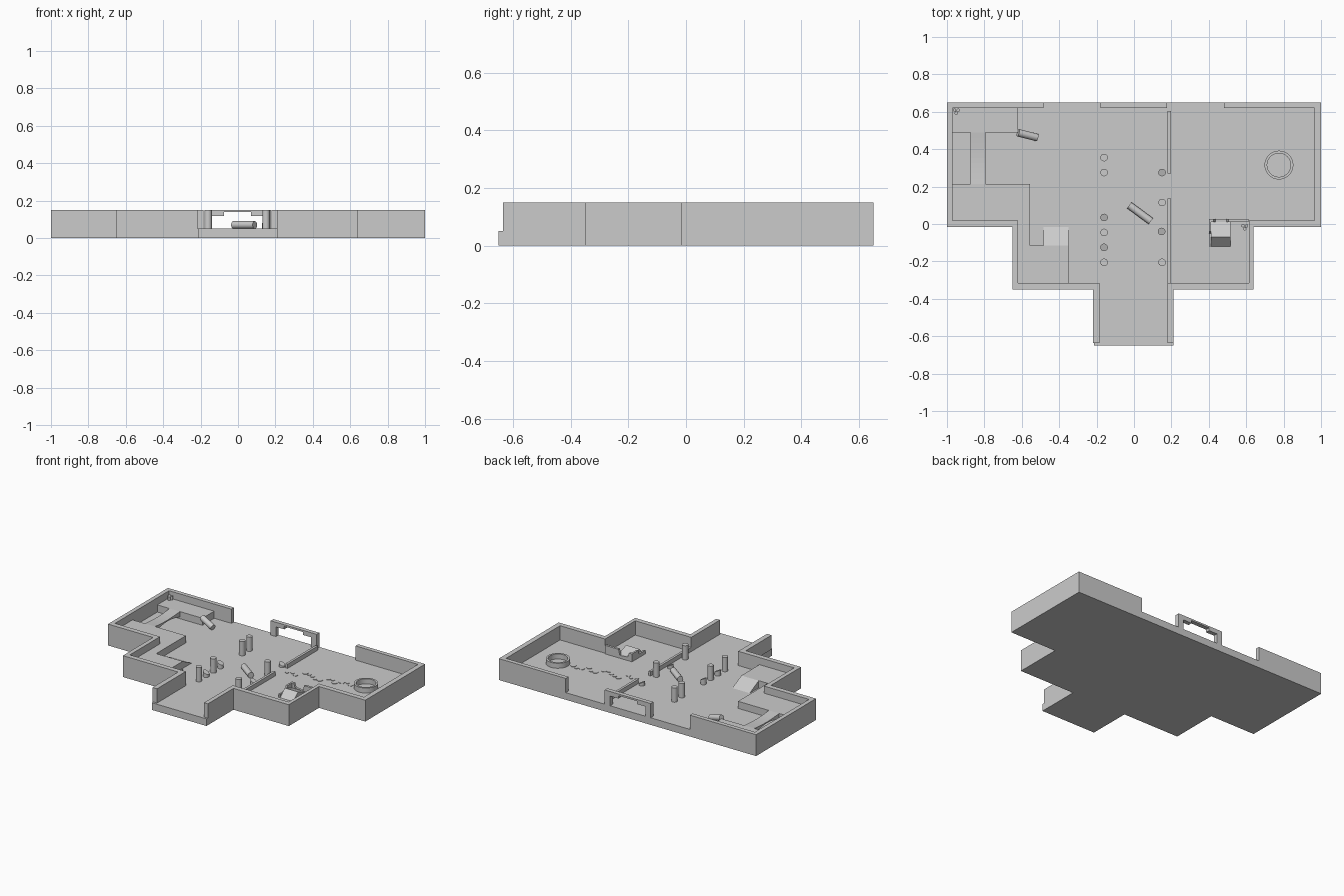
import bpy, bmesh, math, random
from mathutils import Vector

if "Cube" in bpy.data.objects:
    bpy.data.objects.remove(bpy.data.objects["Cube"])

FLOOR, TOP, TERR = 0.05, 0.15, 0.10


def prism(name, pts, a, b, axis='z'):
    """Extrude a 2D outline from a to b along z (pts = x,y), x (pts = y,z) or y (pts = x,z)."""
    place = {'z': lambda p, t: (p[0], p[1], t),
             'x': lambda p, t: (t, p[0], p[1]),
             'y': lambda p, t: (p[0], t, p[1])}[axis]
    bm = bmesh.new()
    face = bm.faces.new([bm.verts.new(place(p, a)) for p in pts])
    ext = bmesh.ops.extrude_face_region(bm, geom=[face])
    delta = Vector(place((0, 0), b - a))
    bmesh.ops.translate(bm, vec=delta, verts=[v for v in ext['geom'] if isinstance(v, bmesh.types.BMVert)])
    bmesh.ops.recalc_face_normals(bm, faces=bm.faces[:])
    me = bpy.data.meshes.new(name)
    bm.to_mesh(me)
    bm.free()
    ob = bpy.data.objects.new(name, me)
    bpy.context.collection.objects.link(ob)
    return ob


def block(name, x0, x1, y0, y1, z0, z1):
    return prism(name, [(x0, y0), (x1, y0), (x1, y1), (x0, y1)], z0, z1)


def rod(name, p, q, r, sides=24):
    """Cylinder running from p to q."""
    p, q = Vector(p), Vector(q)
    d = q - p
    bpy.ops.mesh.primitive_cylinder_add(vertices=sides, radius=r, depth=d.length, location=(p + q) / 2)
    ob = bpy.context.object
    ob.name = name
    ob.rotation_euler = d.to_track_quat('Z', 'Y').to_euler()
    bpy.ops.object.shade_smooth_by_angle(angle=math.radians(35))
    return ob


# Stepped floor slab
right = [(0.21, -0.65), (0.21, -0.35), (0.64, -0.35), (0.64, -0.015), (1, -0.015), (1, 0.65)]
left = [(-1, 0.65), (-1, -0.015), (-0.65, -0.015), (-0.65, -0.35), (-0.215, -0.35), (-0.215, -0.65)]
prism("floor_slab", right + left, 0, FLOOR)

# Perimeter walls, one run each side
for name, s, inner in (("left_wall", -1, (0.485, 0.97, 0.62, 0.185)),
                       ("right_wall", 1, (0.48, 0.965, 0.615, 0.18))):
    e, a, b, c = inner
    o1, o2 = (0.22, 0.65) if s < 0 else (0.21, 0.64)
    run = [(o1, -0.635), (o1, -0.35), (o2, -0.35), (o2, -0.015), (1, -0.015), (1, 0.65), (e, 0.65),
           (e, 0.62), (a, 0.62), (a, 0.02), (b, 0.02), (b, -0.315), (c, -0.315), (c, -0.635)]
    prism(name, [(s * x, y) for x, y in run], FLOOR, TOP)

# Back gateway with stepped lintel
half = [(0.177, FLOOR), (0.177, TOP), (-0.18, TOP), (-0.18, FLOOR), (-0.14, FLOOR), (-0.14, 0.118),
        (-0.075, 0.118), (-0.075, 0.138), (0.07, 0.138), (0.07, 0.118), (0.135, 0.118), (0.135, FLOOR)]
prism("back_gateway", half, 0.62, 0.65, 'y')

# Low dividing wall with a gap
block("divider_back", 0.18, 0.197, 0.27, 0.605, FLOOR, 0.08)
block("divider_front", 0.18, 0.197, -0.32, 0.135, FLOOR, 0.08)

# Terraces on the left, joined by a thin arched bridge
block("upper_terrace", -0.97, -0.62, 0.49, 0.62, FLOOR, TERR)
prism("lower_terrace", [(-0.97, 0.215), (-0.97, 0.02), (-0.62, 0.02), (-0.62, -0.315), (-0.35, -0.315),
                        (-0.35, -0.115), (-0.555, -0.115), (-0.555, 0.215)], FLOOR, TERR)
N = 10
deck, under = [], []
for i in range(N + 1):
    t = i / N
    y = 0.215 + 0.275 * t
    h = math.sin(math.pi * t)
    deck.append((y, TERR - 0.008 * h))
    under.append((y, 0.062 + 0.022 * h))
prism("bridge", deck + under[::-1], -0.875, -0.795, 'x')

# Ramp from the lower terrace down to the floor
prism("ramp", [(-0.115, FLOOR), (-0.115, TERR), (-0.015, FLOOR)], -0.485, -0.35, 'x')

# Two rows of columns, some broken short
columns = [(-0.16, 0.355, TOP), (-0.16, 0.275, TOP), (-0.16, 0.035, 0.085), (-0.16, -0.045, TOP),
           (-0.16, -0.125, 0.08), (-0.16, -0.205, TOP), (0.15, 0.275, 0.068), (0.15, 0.115, TOP),
           (0.148, -0.04, 0.07), (0.15, -0.205, TOP)]
for x, y, h in columns:
    ob = rod("column", (x, y, FLOOR), (x, y, h), 0.02)
    if h < TOP:  # slanted break
        for v in ob.data.vertices:
            if v.co.z > 0:
                v.co.z += v.co.x * 0.5

# Toppled columns
rod("fallen_column", (-0.025, 0.1, 0.07), (0.09, 0.015, 0.07), 0.02)
rod("leaning_column", (-0.62, 0.488, 0.105), (-0.518, 0.462, 0.073), 0.02)

# Round well: an outline revolved with bmesh
bm = bmesh.new()
ring = [bm.verts.new((r, 0, z)) for r, z in ((0.077, FLOOR), (0.077, 0.085), (0.063, 0.085), (0.063, FLOOR))]
edges = [bm.edges.new((ring[i], ring[(i + 1) % 4])) for i in range(4)]
bmesh.ops.spin(bm, geom=ring + edges, cent=(0, 0, 0), axis=(0, 0, 1), angle=math.tau, steps=40)
bmesh.ops.remove_doubles(bm, verts=bm.verts[:], dist=1e-4)
bmesh.ops.recalc_face_normals(bm, faces=bm.faces[:])
me = bpy.data.meshes.new("well_ring")
bm.to_mesh(me)
bm.free()
well = bpy.data.objects.new("well_ring", me)
bpy.context.collection.objects.link(well)
well.location = (0.775, 0.315, 0)
bpy.context.view_layer.objects.active = well
well.select_set(True)
bpy.ops.object.shade_smooth_by_angle(angle=math.radians(35))

# Ruined hut: notched back wall, side stub and collapsed roof
prism("hut_back_wall", [(0.4, FLOOR), (0.4, 0.105), (0.425, 0.105), (0.435, 0.075), (0.495, 0.07),
                        (0.505, 0.11), (0.612, 0.11), (0.612, FLOOR)], 0.012, 0.028, 'y')
prism("hut_side_wall", [(-0.12, FLOOR), (-0.12, 0.075), (-0.05, 0.075), (-0.04, 0.105), (0.02, 0.105),
                        (0.02, FLOOR)], 0.4, 0.412, 'x')
prism("hut_roof", [(-0.12, FLOOR), (-0.07, 0.1), (0.015, 0.068), (0.015, FLOOR)], 0.412, 0.515, 'x')

# Little clusters of jars
for cx, cy, z in ((-0.95, 0.603, TERR), (0.592, -0.015, FLOOR)):
    for k in range(3):
        a = math.tau * k / 3 + 0.5
        x, y = cx + 0.011 * math.cos(a), cy + 0.011 * math.sin(a)
        rod("jar", (x, y, z), (x, y, z + 0.025), 0.009, 12)
rod("pebble", (-0.337, -0.142, FLOOR), (-0.337, -0.142, 0.057), 0.007, 8)

# Trail of flat rubble leading to the well
random.seed(4)
for i in range(14):
    t = i / 13
    x, y = 0.23 + 0.44 * t, 0.235 + 0.05 * t + random.uniform(-0.035, 0.035)
    rod("rubble", (x, y, FLOOR), (x, y, FLOOR + 0.003), random.uniform(0.012, 0.022), 6)
